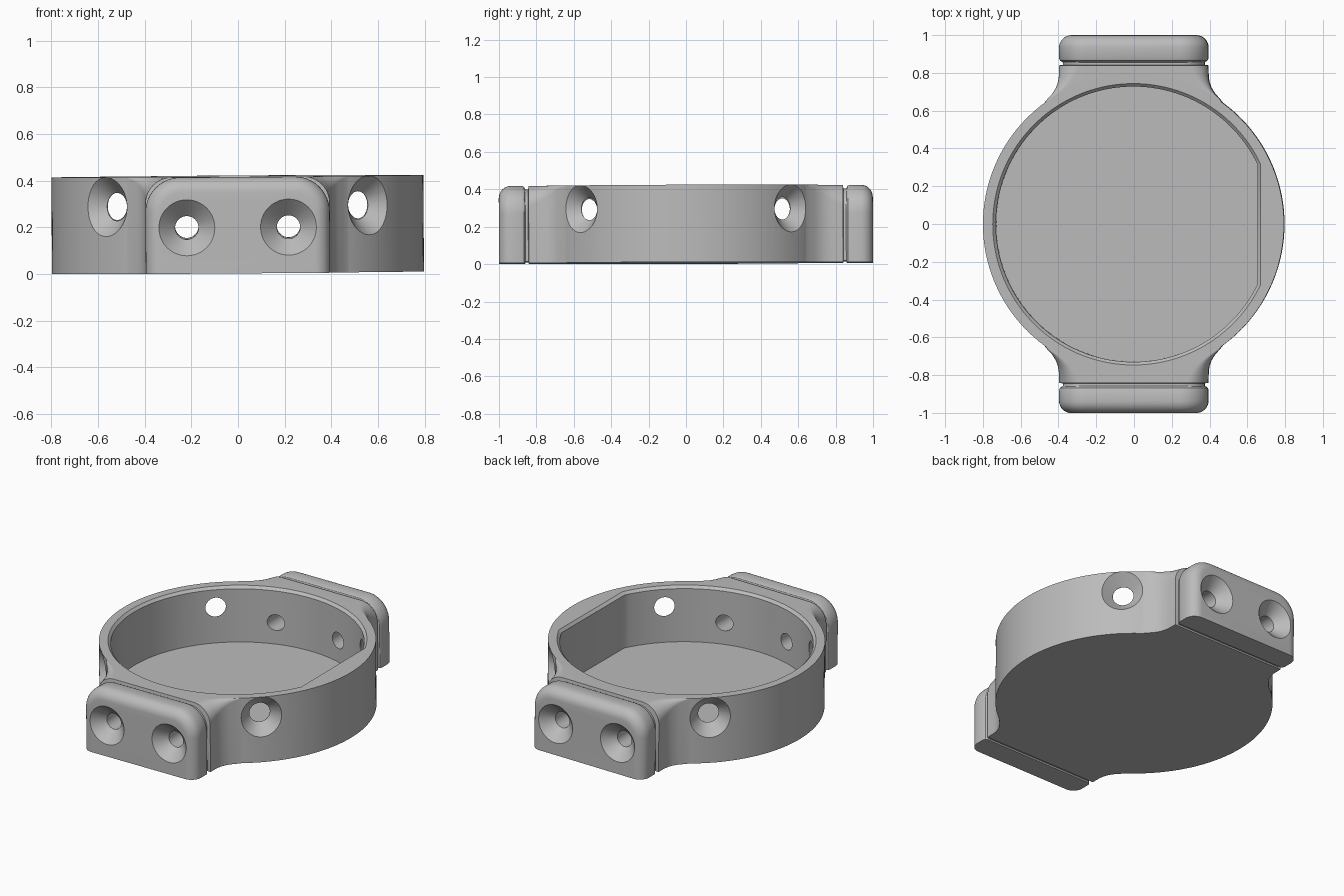
import bpy, bmesh, math
from mathutils import Vector, Matrix

cube = bpy.data.objects.get("Cube")
if cube:
    bpy.data.objects.remove(cube, do_unlink=True)

HEIGHT = 0.413
FLOOR = 0.06

grey = bpy.data.materials.new("plain grey")
grey.use_nodes = True
grey.diffuse_color = (0.5, 0.5, 0.5, 1)
grey.node_tree.nodes["Principled BSDF"].inputs["Base Color"].default_value = (0.5, 0.5, 0.5, 1)


def loft(name, rings):
    """Closed solid skinned through rings that have equal point counts."""
    bm = bmesh.new()
    loops = [[bm.verts.new(p) for p in ring] for ring in rings]
    n = len(loops[0])
    for a, b in zip(loops, loops[1:]):
        for i in range(n):
            j = (i + 1) % n
            bm.faces.new((a[i], a[j], b[j], b[i]))
    bm.faces.new(loops[0][::-1])
    bm.faces.new(loops[-1])
    bmesh.ops.recalc_face_normals(bm, faces=bm.faces)
    mesh = bpy.data.meshes.new(name)
    bm.to_mesh(mesh)
    bm.free()
    mesh.materials.append(grey)
    obj = bpy.data.objects.new(name, mesh)
    bpy.context.collection.objects.link(obj)
    return obj


def boolean(target, tool, operation):
    mod = target.modifiers.new("cut", 'BOOLEAN')
    mod.operation = operation
    mod.solver = 'EXACT'
    mod.object = tool
    tool.hide_render = True
    bpy.context.view_layer.objects.active = target
    bpy.ops.object.modifier_apply(modifier=mod.name)
    bpy.data.objects.remove(tool, do_unlink=True)


def circle(radius, z, n=128):
    return [(radius * math.cos(2 * math.pi * i / n),
             radius * math.sin(2 * math.pi * i / n), z) for i in range(n)]


def lug_section(y, half, radius, top, bottom=0.0):
    """Upright section with square feet and rounded top corners."""
    pts = [(-half, y, bottom), (half, y, bottom)]
    for side, start in ((1, 0), (-1, math.pi / 2)):
        for k in range(13):
            a = start + k * math.pi / 24
            pts.append((side * (half - radius) + radius * math.cos(a), y,
                        top - radius + radius * math.sin(a)))
    return pts


def lug(side):
    """Flared neck, narrow groove and rounded end plate."""
    neck = [(0.60, 0.48, 0.004), (0.635, 0.478, 0.004), (0.665, 0.454, 0.01),
            (0.69, 0.431, 0.025), (0.72, 0.412, 0.045), (0.75, 0.401, 0.065),
            (0.78, 0.396, 0.084), (0.84, 0.395, 0.115)]
    rings = [lug_section(side * y, w, r, HEIGHT) for y, w, r in neck]
    for y in (0.843, 0.857):
        rings.append(lug_section(side * y, 0.375, 0.12, HEIGHT - 0.02, 0.008))
    fillets = [(0.86, 0.015), (0.866, 0.005), (0.877, 0.0)]
    for k in range(9):
        a = k * math.pi / 16
        fillets.append((0.935 + 0.065 * math.sin(a), 0.065 * (1 - math.cos(a))))
    for y, inset in fillets:
        rings.append(lug_section(side * y, 0.395 - inset, 0.15 - inset, HEIGHT - inset))
    return loft("end_lug", rings)


def screw_cutter(location, direction, hole, depth):
    """Countersunk screw hole cutter, running inwards from the surface."""
    sink = 0.12
    cone = sink - hole
    profile = [(sink + 0.04, 0.04), (sink, 0), (hole, -cone), (hole, -depth)]
    obj = loft("screw_cutter", [circle(r, z, 48) for r, z in profile])
    turn = Vector(direction).to_track_quat('Z', 'Y').to_matrix().to_4x4()
    obj.data.transform(Matrix.Translation(location) @ turn)
    return obj


# Round body with a lug at each end
case = loft("round_case", [circle(0.797, 0), circle(0.797, HEIGHT)])
for side in (-1, 1):
    boolean(case, lug(side), 'UNION')


# Cavity with one flat wall and a bevelled rim
def cavity_ring(radius, flat, z):
    half = math.acos(flat / radius)
    n = 120
    return [(radius * math.cos(half + (2 * math.pi - 2 * half) * i / n),
             radius * math.sin(half + (2 * math.pi - 2 * half) * i / n), z)
            for i in range(n + 1)]


rim = 0.016
boolean(case, loft("cavity_cutter", [
    cavity_ring(0.729, 0.657, FLOOR), cavity_ring(0.729, 0.657, HEIGHT - rim),
    cavity_ring(0.729 + rim, 0.657 + rim, HEIGHT),
    cavity_ring(0.729 + rim, 0.657 + rim, HEIGHT + 0.1)]), 'DIFFERENCE')

# Paired screw holes through the lugs, and four diagonal holes in the wall
for sx in (-1, 1):
    for sy in (-1, 1):
        boolean(case, screw_cutter((sx * 0.218, sy, 0.197), (0, sy, 0), 0.05, 0.42),
                'DIFFERENCE')
        diagonal = Vector((sx, sy, 0)).normalized()
        boolean(case, screw_cutter(diagonal * 0.79 + Vector((0, 0, 0.287)), diagonal,
                                   0.06, 0.2), 'DIFFERENCE')

# Slight lean, then rest on the ground
lean = Matrix.Rotation(math.radians(-0.4), 4, 'Y') @ Matrix.Rotation(math.radians(0.2), 4, 'X')
case.data.transform(lean)
lowest = min(v.co.z for v in case.data.vertices)
case.data.transform(Matrix.Translation((0, 0, -lowest)))

bpy.ops.object.select_all(action='DESELECT')
case.select_set(True)
bpy.context.view_layer.objects.active = case
bpy.ops.object.shade_smooth_by_angle(angle=math.radians(30))
